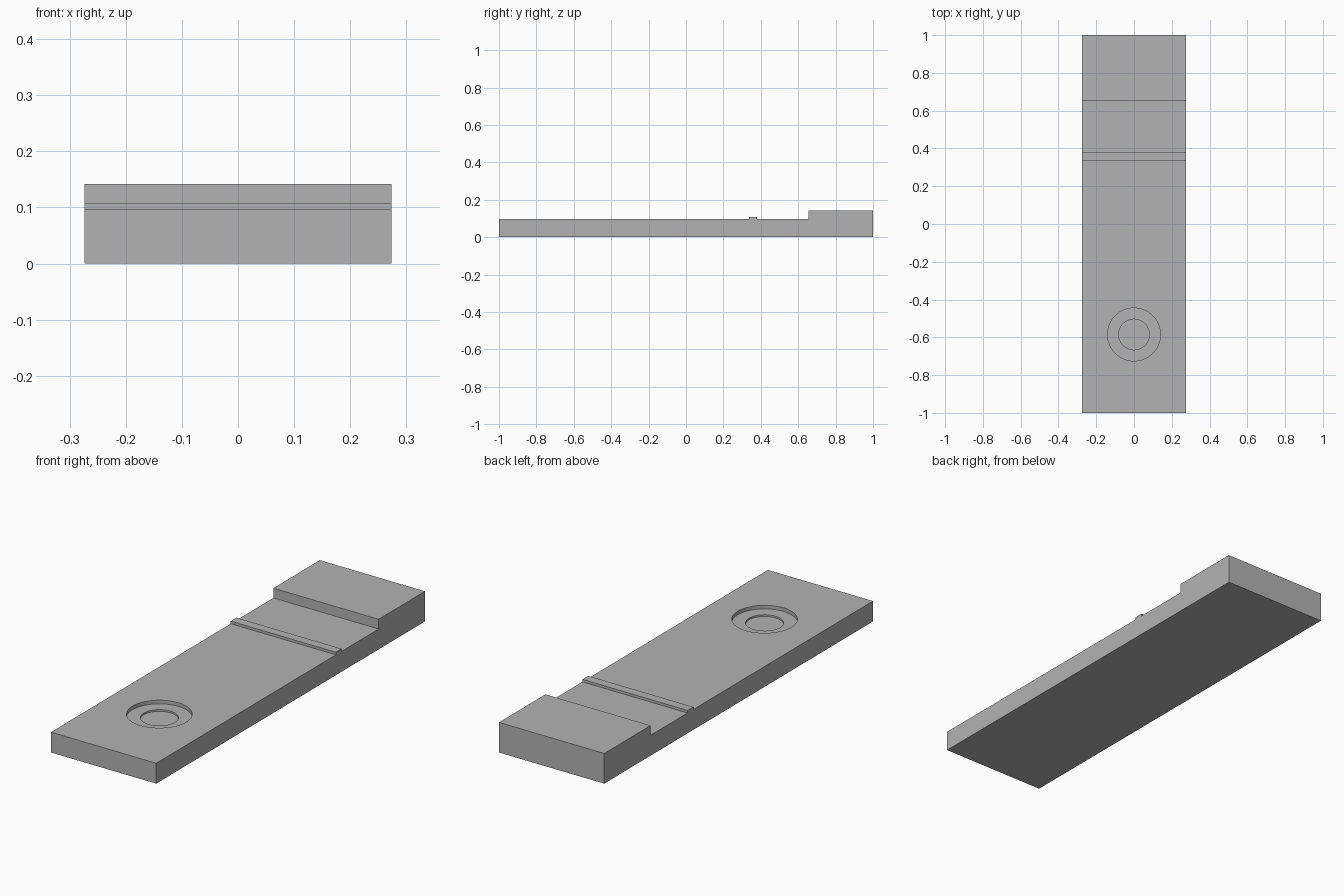
import bpy, bmesh, math

if "Cube" in bpy.data.objects:
    bpy.data.objects.remove(bpy.data.objects["Cube"])

HALF_W = 0.274
TOP = 0.096
POCKET_Y = -0.585

grey = bpy.data.materials.new("grey")
grey.diffuse_color = (0.45, 0.45, 0.45, 1)
grey.use_nodes = True
grey.node_tree.nodes["Principled BSDF"].inputs["Base Color"].default_value = grey.diffuse_color


def prism(name, profile):
    """Extrude a (y, z) side profile across the full width."""
    bm = bmesh.new()
    face = bm.faces.new([bm.verts.new((-HALF_W, y, z)) for y, z in profile])
    new = bmesh.ops.extrude_face_region(bm, geom=[face])["geom"]
    verts = [v for v in new if isinstance(v, bmesh.types.BMVert)]
    bmesh.ops.translate(bm, verts=verts, vec=(2 * HALF_W, 0, 0))
    bmesh.ops.recalc_face_normals(bm, faces=bm.faces)
    mesh = bpy.data.meshes.new(name)
    bm.to_mesh(mesh)
    bm.free()
    mesh.materials.append(grey)
    obj = bpy.data.objects.new(name, mesh)
    bpy.context.collection.objects.link(obj)
    return obj


def cut_pocket(target, radius, floor):
    """Sink a round pocket down to the given height."""
    bpy.ops.mesh.primitive_cylinder_add(
        vertices=64, radius=radius, depth=0.2, location=(0, POCKET_Y, floor + 0.1))
    cutter = bpy.context.object
    cutter.name = "pocket_cutter"
    cutter.hide_render = True
    cutter.data.materials.append(grey)
    mod = target.modifiers.new("pocket", 'BOOLEAN')
    mod.operation = 'DIFFERENCE'
    mod.solver = 'EXACT'
    mod.object = cutter
    bpy.ops.object.select_all(action='DESELECT')
    target.select_set(True)
    bpy.context.view_layer.objects.active = target
    bpy.ops.object.modifier_apply(modifier=mod.name)
    bpy.data.objects.remove(cutter)


# Base plate with the low cross ridge and the raised end block
plate = prism("stepped_plate", [
    (-1, 0), (1, 0), (1, 0.142), (0.655, 0.142), (0.655, TOP),
    (0.38, TOP), (0.38, 0.108), (0.337, 0.108), (0.337, TOP), (-1, TOP)])

# Two-step round pocket near the front
cut_pocket(plate, 0.14, TOP - 0.017)
cut_pocket(plate, 0.081, TOP - 0.025)

bpy.ops.object.shade_smooth_by_angle(angle=math.radians(30))
